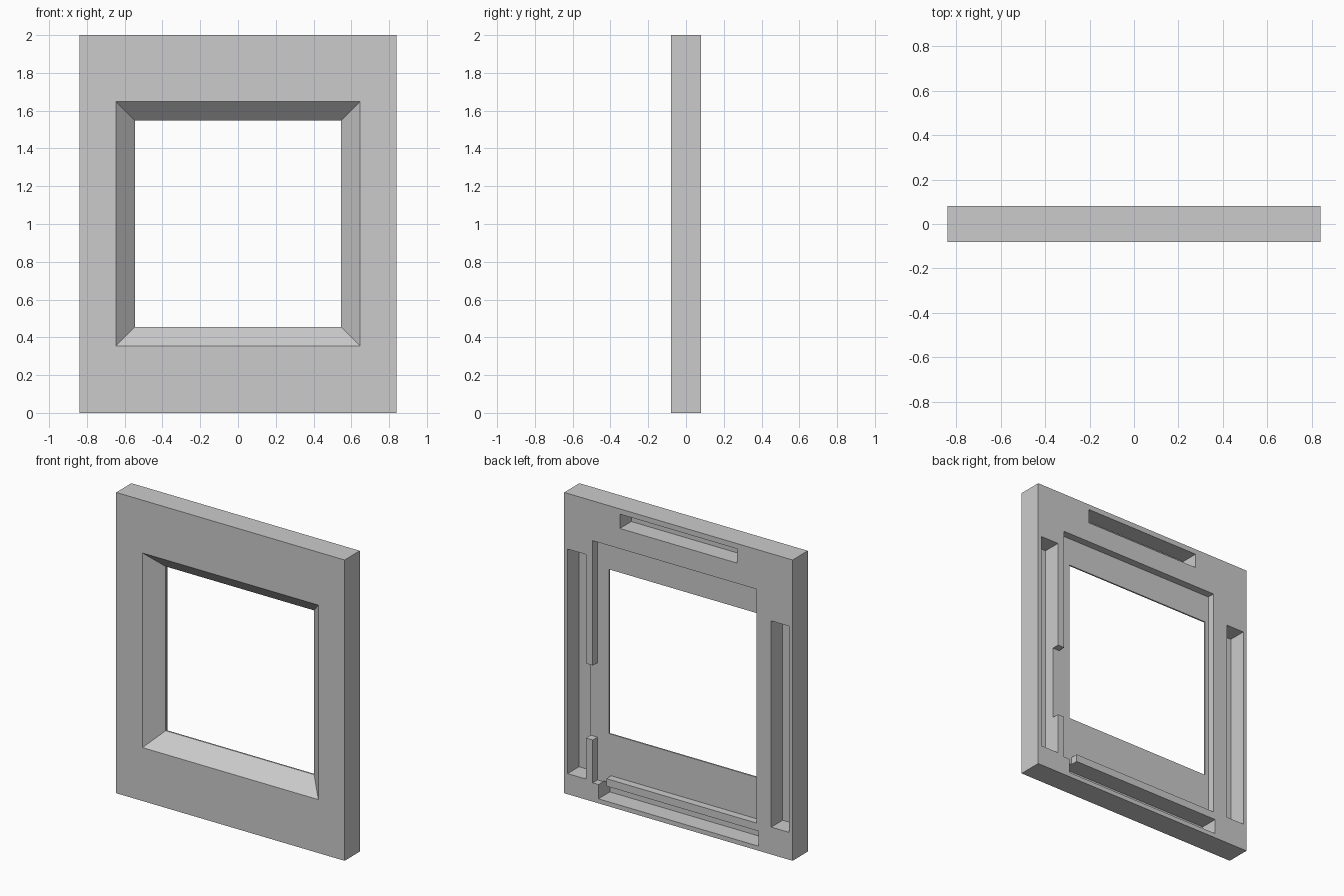
import bpy, bmesh

old = bpy.data.objects.get("Cube")
if old:
    bpy.data.objects.remove(old, do_unlink=True)

grey = bpy.data.materials.new("plain_grey")
grey.use_nodes = True
colour = (0.6, 0.6, 0.6, 1)
grey.diffuse_color = colour
grey.node_tree.nodes["Principled BSDF"].inputs["Base Color"].default_value = colour

BACK = 0.08      # y of the back face
OUTSIDE = 0.12   # cutters start behind the back face


def loft(name, sections):
    """Solid through matching outlines, each given as (y, [(x, z), ...])."""
    bm = bmesh.new()
    rings = [[bm.verts.new((x, y, z)) for x, z in outline] for y, outline in sections]
    for a, b in zip(rings, rings[1:]):
        for i in range(len(a)):
            j = (i + 1) % len(a)
            bm.faces.new((a[i], a[j], b[j], b[i]))
    bm.faces.new(rings[0])
    bm.faces.new(rings[-1])
    bmesh.ops.recalc_face_normals(bm, faces=bm.faces)
    mesh = bpy.data.meshes.new(name)
    bm.to_mesh(mesh)
    bm.free()
    mesh.materials.append(grey)
    obj = bpy.data.objects.new(name, mesh)
    bpy.context.collection.objects.link(obj)
    return obj


def rect(x0, x1, z0, z1):
    return [(x0, z0), (x1, z0), (x1, z1), (x0, z1)]


def window(half):
    return rect(-half, half, 1.002 - half, 1.002 + half)


# Frame slab
frame = loft("frame", [(-BACK, rect(-0.84, 0.84, 0, 2)), (BACK, rect(-0.84, 0.84, 0, 2))])

# Window: bevelled from the front, with a thin straight lip at the back
cutters = [loft("window_cutter", [(-0.10, window(0.667)), (0.02, window(0.546)),
                                  (OUTSIDE, window(0.546))])]

# Shallow back recess, with a side notch and a lower corner step
recess = [(-0.575, 0.18), (0.53, 0.18), (0.53, 0.125), (0.63, 0.125),
          (0.63, 0.41), (0.70, 0.41), (0.70, 0.905), (0.63, 0.905),
          (0.63, 1.735), (-0.575, 1.735)]
cutters.append(loft("recess_cutter", [(BACK - 0.05, recess), (OUTSIDE, recess)]))

# Deep slots in the back, one per side
slots = {
    "top": rect(-0.43, 0.43, 1.87, 1.965),
    "bottom": rect(-0.588, 0.588, 0.03, 0.13),
    "left": rect(0.68, 0.815, 0.137, 1.63),
    "right": rect(-0.815, -0.683, 0.182, 1.553),
}
for side, outline in slots.items():
    cutters.append(loft(side + "_slot_cutter", [(BACK - 0.12, outline), (OUTSIDE, outline)]))

# Carve the frame and discard the cutters
bpy.context.view_layer.objects.active = frame
for cutter in cutters:
    cutter.hide_render = True
    mod = frame.modifiers.new(cutter.name, "BOOLEAN")
    mod.operation = "DIFFERENCE"
    mod.solver = "EXACT"
    mod.object = cutter
    bpy.ops.object.modifier_apply(modifier=mod.name)
    bpy.data.objects.remove(cutter, do_unlink=True)
